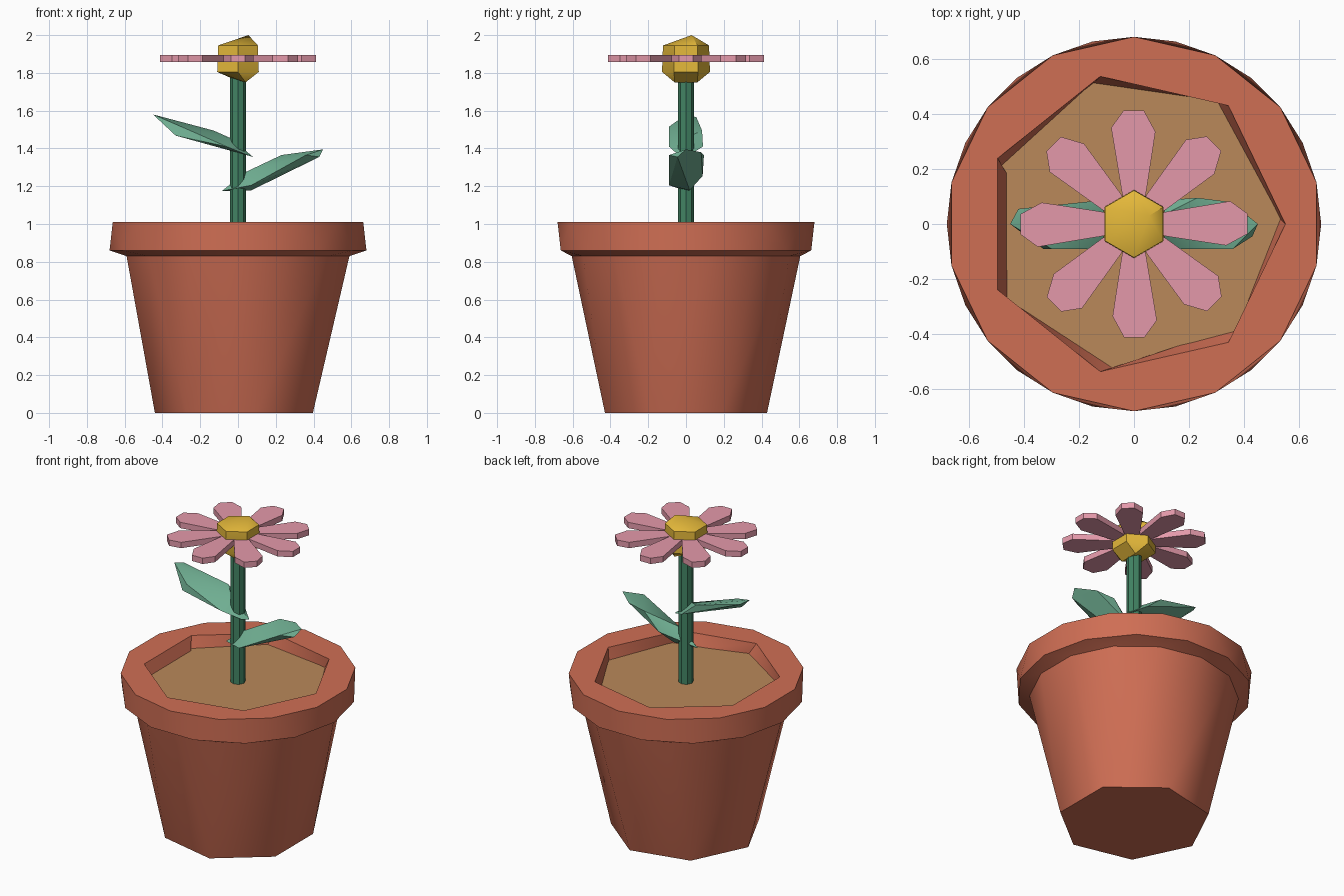
import bpy, bmesh, math
from mathutils import Vector, Matrix

if "Cube" in bpy.data.objects:
    bpy.data.objects.remove(bpy.data.objects["Cube"])


def material(name, rgb):
    lin = [((c / 255 + 0.055) / 1.055) ** 2.4 for c in rgb]
    m = bpy.data.materials.new(name)
    m.diffuse_color = (*lin, 1)
    m.use_nodes = True
    m.node_tree.nodes["Principled BSDF"].inputs["Base Color"].default_value = m.diffuse_color
    return m


TERRACOTTA = material("terracotta", (207, 110, 84))
SOIL = material("soil_brown", (186, 137, 90))
STEM = material("stem_green", (66, 132, 100))
LEAF = material("leaf_green", (114, 178, 149))
PINK = material("petal_pink", (228, 153, 170))
YELLOW = material("centre_yellow", (228, 184, 58))


def finish(bm, name, mat, smooth=None):
    bmesh.ops.recalc_face_normals(bm, faces=bm.faces[:])
    me = bpy.data.meshes.new(name)
    bm.to_mesh(me)
    bm.free()
    me.materials.append(mat)
    ob = bpy.data.objects.new(name, me)
    bpy.context.collection.objects.link(ob)
    if smooth:
        bpy.ops.object.select_all(action='DESELECT')
        bpy.context.view_layer.objects.active = ob
        ob.select_set(True)
        bpy.ops.object.shade_smooth_by_angle(angle=math.radians(smooth))
    return ob


def ring(n, r, z, half=False):
    step = math.tau / n
    off = step / 2 if half else 0
    return [(r * math.cos(off + i * step), r * math.sin(off + i * step), z) for i in range(n)]


def bridge(bm, a, b):
    """Triangulate between two rings of any counts, both ordered by angle from zero."""
    def ang(vs, i):
        v = vs[i % len(vs)].co
        t = math.atan2(v.y, v.x) % math.tau
        if t > math.tau - 1e-3:
            t = 0
        return t + math.tau * (i // len(vs))
    i = j = 0
    while i < len(a) or j < len(b):
        p, q = a[i % len(a)], b[j % len(b)]
        if j >= len(b) or (i < len(a) and ang(a, i + 1) <= ang(b, j + 1)):
            bm.faces.new((p, q, a[(i + 1) % len(a)]))
            i += 1
        else:
            bm.faces.new((p, q, b[(j + 1) % len(b)]))
            j += 1


def lathe(name, rings, mat, smooth):
    bm = bmesh.new()
    loops = [[bm.verts.new(c) for c in r] for r in rings]
    for a, b in zip(loops, loops[1:]):
        bridge(bm, a, b)
    bm.faces.new(loops[0])
    bm.faces.new(loops[-1])
    return finish(bm, name, mat, smooth)


def hull(name, pts, mat, smooth):
    bm = bmesh.new()
    for p in pts:
        bm.verts.new(p)
    res = bmesh.ops.convex_hull(bm, input=bm.verts[:])
    loose = [v for v in bm.verts if not v.link_faces]
    bmesh.ops.delete(bm, geom=loose, context='VERTS')
    return finish(bm, name, mat, smooth)


# Pot: seven-sided foot, fourteen-sided rim, seven-sided slightly twisted opening
opening = [(0.53, 0.02), (0.30, 0.445), (-0.15, 0.51), (-0.49, 0.20), (-0.46, 0.18),
           (-0.458, -0.27), (-0.075, -0.52), (0.20, -0.43), (0.37, -0.385)]
lathe("pot", [
    ring(7, 0.44, 0, True),
    ring(14, 0.605, 0.83, True),
    ring(14, 0.68, 0.86),
    ring(14, 0.68, 1.01, True),
    ring(7, 0.55, 1.01),
    [(x, y, 0.932) for x, y in opening],
], TERRACOTTA, 30)

# Soil
bm = bmesh.new()
bm.faces.new([bm.verts.new((x * 1.01, y * 1.01, 0.94)) for x, y in opening])
soil = finish(bm, "soil", SOIL)
if soil.data.polygons[0].normal.z < 0:
    soil.data.flip_normals()

# Stem
bm = bmesh.new()
bmesh.ops.create_cone(bm, cap_ends=True, segments=8, radius1=0.043, radius2=0.043, depth=0.9,
                      matrix=Matrix.Translation((0, 0, 1.36)))
finish(bm, "stem", STEM)

# Leaves: thin faceted blades
hull("right_leaf", [
    (-0.085, 0, 1.175), (0.07, -0.09, 1.205), (0.07, 0.02, 1.178), (0.45, 0, 1.395),
    (0.43, -0.045, 1.355), (0.36, -0.09, 1.365), (0.23, 0.095, 1.365),
    (0.35, 0.08, 1.38), (0.13, 0.088, 1.255), (0.04, 0, 1.275)], LEAF, 30)
hull("left_leaf", [
    (0.08, 0, 1.355), (0.05, -0.04, 1.365), (-0.45, 0, 1.58), (-0.42, 0.055, 1.565),
    (-0.33, -0.09, 1.468), (-0.30, -0.09, 1.515), (-0.13, 0.085, 1.495),
    (-0.03, 0.09, 1.41), (-0.06, -0.09, 1.41), (-0.04, 0, 1.455)], LEAF, 30)

# Petals: eight flat plates around the centre
outline = [(0.05, 0.03), (0.05, -0.03), (0.12, -0.045), (0.335, -0.078), (0.412, -0.036),
           (0.412, 0.038), (0.35, 0.083), (0.12, 0.045)]
for k in range(8):
    bm = bmesh.new()
    f = bm.faces.new([bm.verts.new((x, y, 1.857)) for x, y in outline])
    ext = bmesh.ops.extrude_face_region(bm, geom=[f], use_keep_orig=True)
    top = [v for v in ext["geom"] if isinstance(v, bmesh.types.BMVert)]
    bmesh.ops.translate(bm, vec=(0, 0, 0.037), verts=top)
    bmesh.ops.rotate(bm, verts=bm.verts[:], cent=(0, 0, 0), matrix=Matrix.Rotation(k * math.tau / 8, 3, 'Z'))
    finish(bm, f"petal_{k + 1}", PINK)

# Flower centre: faceted six-sided ball
turn = Matrix.Rotation(math.pi / 6, 3, 'Z')
rings = ring(6, 0.127, 1.805) + ring(6, 0.122, 1.945)
hull("flower_centre", [turn @ Vector(p) for p in rings]
     + [(0.055, 0.03, 2.0), (0.04, 0.06, 1.75), (0.04, -0.06, 1.75), (-0.03, 0, 1.77)], YELLOW, 40)
